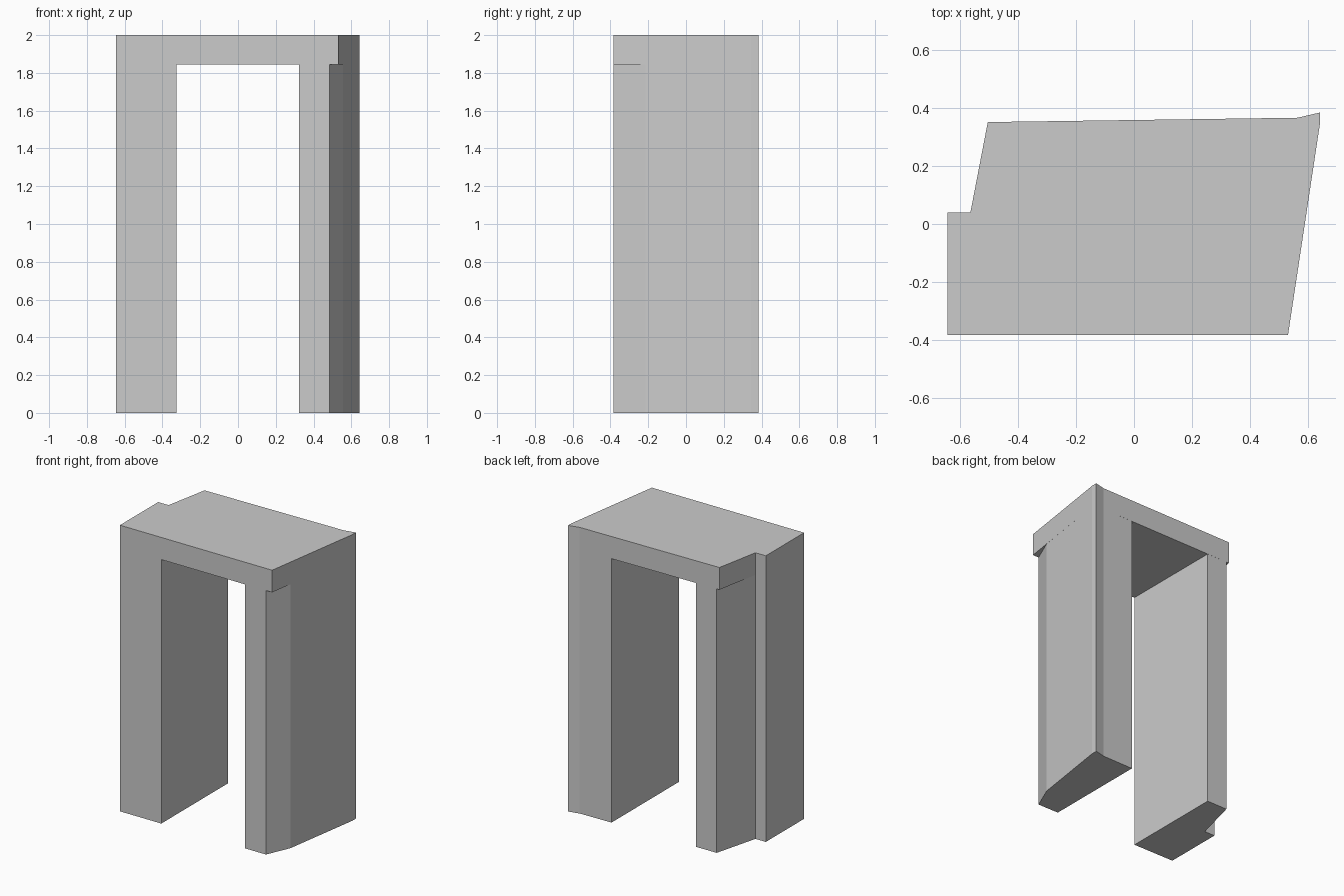
import bpy
import bmesh

cube = bpy.data.objects.get("Cube")
if cube:
    bpy.data.objects.remove(cube, do_unlink=True)

stone = bpy.data.materials.new("pale_grey")
stone.use_nodes = True
colour = (0.6, 0.6, 0.6, 1)
stone.diffuse_color = colour
stone.node_tree.nodes["Principled BSDF"].inputs["Base Color"].default_value = colour

FRONT = -0.383
LINTEL_BOTTOM = 1.845


def outline_face(bm, outline, z):
    return bm.faces.new([bm.verts.new((x, y, z)) for x, y in outline])


def prism(name, outline, bottom, top):
    """Extrude a plan outline upwards into a solid block."""
    bm = bmesh.new()
    base = outline_face(bm, outline, bottom)
    grown = bmesh.ops.extrude_face_region(bm, geom=[base], use_keep_orig=True)
    moved = [v for v in grown["geom"] if isinstance(v, bmesh.types.BMVert)]
    bmesh.ops.translate(bm, vec=(0, 0, top - bottom), verts=moved)
    bmesh.ops.recalc_face_normals(bm, faces=bm.faces)
    mesh = bpy.data.meshes.new(name)
    bm.to_mesh(mesh)
    bm.free()
    mesh.materials.append(stone)
    obj = bpy.data.objects.new(name, mesh)
    bpy.context.collection.objects.link(obj)
    return obj


# Plan corners shared by the lintel and the pillars
left_back = [(0.642, 0.345), (0.642, 0.385), (0.565, 0.367)]
right_notch = [(-0.565, 0.04), (-0.645, 0.04), (-0.645, FRONT)]

# Lintel slab across the top
prism("lintel", [(0.532, FRONT)] + left_back + [(-0.505, 0.352)] + right_notch,
      LINTEL_BOTTOM, 2)

# Left pillar, with its front corner cut back under the lintel
prism("left_pillar", [(0.322, FRONT), (0.484, FRONT), (0.557, -0.215)]
      + left_back + [(0.322, 0.363)], 0, LINTEL_BOTTOM)

# Right pillar, with a stepped back corner
prism("right_pillar", [(-0.325, 0.354), (-0.484, 0.352)] + right_notch
      + [(-0.325, FRONT)], 0, LINTEL_BOTTOM)
